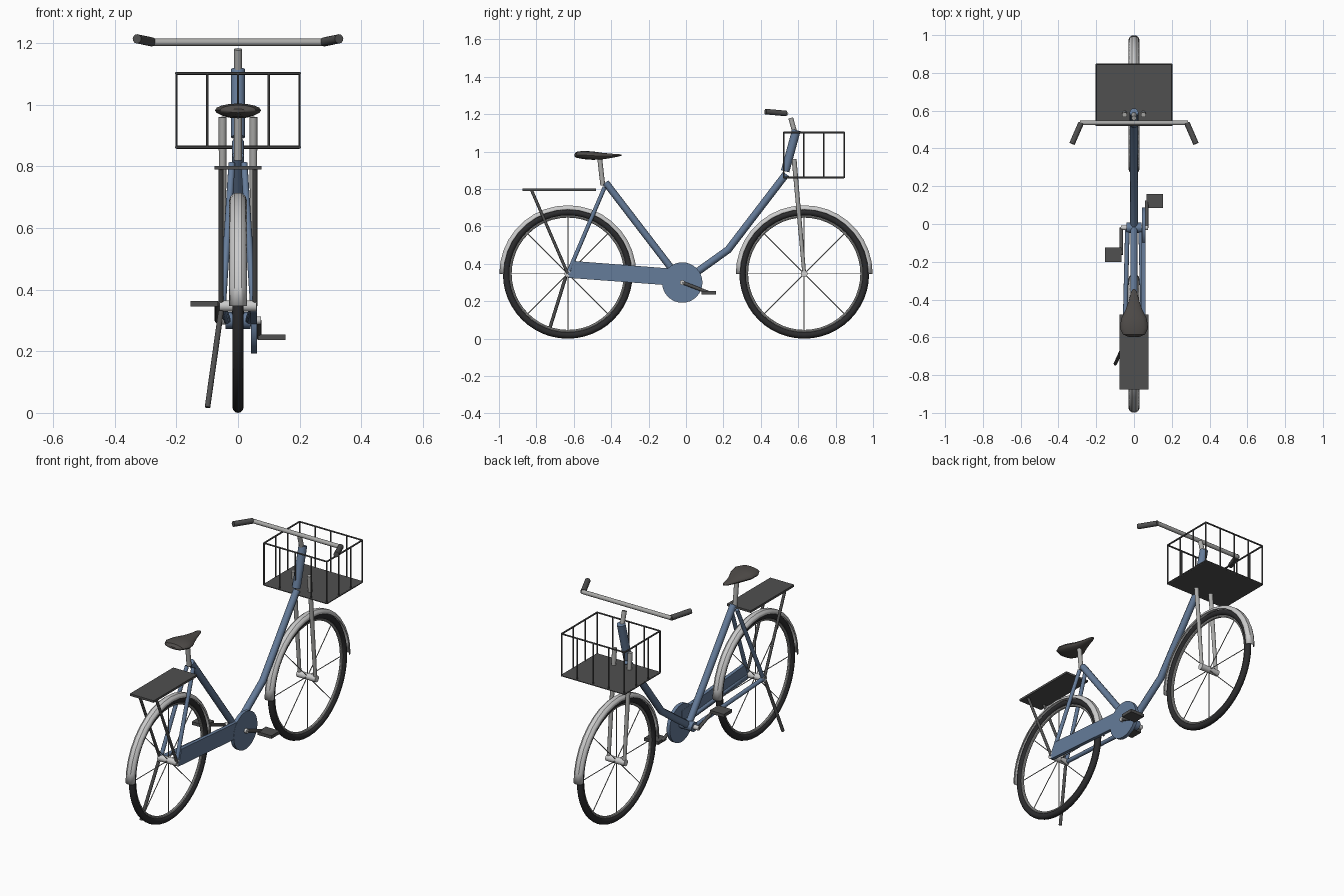
import bpy, bmesh, math
from mathutils import Vector, Matrix

if "Cube" in bpy.data.objects:
    bpy.data.objects.remove(bpy.data.objects["Cube"])


def material(name, rgb):
    m = bpy.data.materials.new(name)
    m.diffuse_color = (*rgb, 1)
    m.use_nodes = True
    m.node_tree.nodes["Principled BSDF"].inputs["Base Color"].default_value = m.diffuse_color
    return m


BLUE = material("blue_paint", (0.13, 0.20, 0.32))
DARK = material("dark", (0.08, 0.08, 0.08))
RUBBER = material("rubber", (0.025, 0.025, 0.027))
SILVER = material("silver", (0.40, 0.40, 0.39))
PALE = material("pale_metal", (0.60, 0.60, 0.59))
SEAT = material("seat_cover", (0.08, 0.073, 0.068))


def finish(name, bm, mat):
    bmesh.ops.recalc_face_normals(bm, faces=bm.faces)
    me = bpy.data.meshes.new(name)
    bm.to_mesh(me)
    bm.free()
    me.materials.append(mat)
    ob = bpy.data.objects.new(name, me)
    bpy.context.collection.objects.link(ob)
    return ob


def rods(name, parts, mat, sides=12):
    """Straight tubes, each given as (start, end, start radius[, end radius])."""
    bm = bmesh.new()
    for a, b, r, *r2 in parts:
        a, b = Vector(a), Vector(b)
        d = b - a
        mx = Matrix.Translation((a + b) / 2) @ d.to_track_quat('Z', 'Y').to_matrix().to_4x4()
        bmesh.ops.create_cone(bm, cap_ends=True, segments=sides, radius1=r,
                              radius2=r2[0] if r2 else r, depth=d.length, matrix=mx)
    return finish(name, bm, mat)


def pair(a, b, *r):
    """The same tube on both sides of the bike."""
    return [((s * a[0], a[1], a[2]), (s * b[0], b[1], b[2]), *r) for s in (1, -1)]


def box(name, lo, hi, mat):
    bm = bmesh.new()
    bmesh.ops.create_cube(bm, size=1)
    for v in bm.verts:
        v.co = [l + (h - l) * (c + 0.5) for l, h, c in zip(lo, hi, v.co)]
    return finish(name, bm, mat)


def loft(name, rings, mat, closed_ring=True, closed_path=False):
    """Skin a list of equal-length point rings."""
    bm = bmesh.new()
    vs = [[bm.verts.new(p) for p in ring] for ring in rings]
    n, k = len(vs), len(vs[0])
    for i in range(n if closed_path else n - 1):
        for j in range(k if closed_ring else k - 1):
            a, b = vs[i], vs[(i + 1) % n]
            bm.faces.new((a[j], a[(j + 1) % k], b[(j + 1) % k], b[j]))
    if closed_ring and not closed_path:
        bm.faces.new(vs[0])
        bm.faces.new(vs[-1])
    return finish(name, bm, mat)


def spin(name, y, profile, start, end, steps, mat, closed):
    """Sweep an (x, radius) profile about a wheel axle."""
    full = end - start >= 360
    rings = []
    for i in range(steps if full else steps + 1):
        t = math.radians(start + (end - start) * i / steps)
        rings.append([(x, y + r * math.cos(t), WZ + r * math.sin(t)) for x, r in profile])
    return loft(name, rings, mat, closed, full)


def circle(radius, minor, n):
    return [(minor * math.cos(2 * math.pi * i / n), radius + minor * math.sin(2 * math.pi * i / n))
            for i in range(n)]


# Wheels and mudguards
WZ, WY = 0.347, 0.632
for tag, y in (("front", WY), ("rear", -WY)):
    spin(tag + "_tyre", y, circle(0.329, 0.018, 12), 0, 360, 48, RUBBER, True)
    spin(tag + "_rim", y, circle(0.308, 0.008, 8), 0, 360, 48, SILVER, True)
    spokes = []
    for i in range(8):
        t = i * math.pi / 4
        spokes.append(((0, y, WZ), (0, y + 0.305 * math.cos(t), WZ + 0.305 * math.sin(t)), 0.0025))
    rods(tag + "_spokes", spokes, SILVER, 6)
    rods(tag + "_hub", [((-0.06, y, WZ), (0.06, y, WZ), 0.018)], PALE, 16)
    guard = spin(tag + "_mudguard", y, [(-0.027, 0.343), (-0.022, 0.356), (-0.011, 0.364),
                 (0.011, 0.364), (0.022, 0.356), (0.027, 0.343)], 0, 180, 18, PALE, False)
    mod = guard.modifiers.new("thickness", 'SOLIDIFY')
    mod.thickness = 0.004
    mod.offset = 0

# Frame
BB = (0, -0.02, 0.30)
curve = bpy.data.curves.new("down_tube", 'CURVE')
curve.dimensions = '3D'
curve.bevel_depth = 0.02
curve.bevel_resolution = 2
curve.use_fill_caps = True
path = curve.splines.new('POLY')
path.points.add(2)
for p, co in zip(path.points, [(0, 0.535, 0.88), (0, 0.225, 0.475), BB]):
    p.co = (*co, 1)
curve.materials.append(BLUE)
bpy.context.collection.objects.link(bpy.data.objects.new("down_tube", curve))
rods("head_tube", [((0, 0.53, 0.895), (0, 0.59, 1.115), 0.023)], BLUE, 16)
rods("seat_tube", [((0, -0.43, 0.835), BB, 0.019)], BLUE)
rods("seat_stays", pair((0.02, -0.435, 0.81), (0.05, -WY, WZ), 0.011), BLUE)
rods("chain_stays", pair((0.035, -0.02, 0.30), (0.05, -WY, WZ), 0.012), BLUE)
rods("bottom_bracket", [((-0.04, *BB[1:]), (0.04, *BB[1:]), 0.027)], BLUE, 16)

# Fork, stem and handlebar
rods("fork", pair((0.05, 0.578, 0.96), (0.05, WY, WZ), 0.013, 0.010), SILVER)
rods("stem", [((0, 0.585, 1.09), (0, 0.56, 1.18), 0.013)], SILVER)
rods("handlebar", [((-0.285, 0.535, 1.203), (0.285, 0.535, 1.203), 0.012)], SILVER)
rods("handlebar_grips", pair((0.28, 0.535, 1.204), (0.328, 0.425, 1.214), 0.015), DARK)

# Saddle
rods("seat_post", [((0, -0.445, 0.82), (0, -0.462, 0.97), 0.013)], SILVER)
stations = [(-0.597, 0.030, 0.986, 0.974), (-0.585, 0.058, 0.999, 0.967),
            (-0.55, 0.075, 1.004, 0.960), (-0.50, 0.067, 1.001, 0.956),
            (-0.45, 0.043, 0.994, 0.958), (-0.40, 0.026, 0.989, 0.966),
            (-0.36, 0.016, 0.987, 0.974), (-0.345, 0.006, 0.984, 0.978)]
loft("saddle", [[(w * math.cos(i * math.pi / 8), y,
                  (hi + lo) / 2 + (hi - lo) / 2 * math.sin(i * math.pi / 8)) for i in range(16)]
                for y, w, hi, lo in stations], SEAT)

# Chain case
rods("chain_case_disc", [((0.042, *BB[1:]), (0.062, *BB[1:]), 0.108)], BLUE, 32)
loft("chain_case_arm", [[(x, -0.628, 0.325), (x, -0.60, 0.415), (x, -0.02, 0.37), (x, -0.02, 0.28)]
                        for x in (0.041, 0.061)], BLUE)

# Cranks and pedals
rods("crank_axle", [((-0.07, *BB[1:]), (0.075, *BB[1:]), 0.013)], PALE)
for tag, s in (("right", 1), ("left", -1)):
    py, pz = BB[1] + s * 0.142, BB[2] - s * 0.054
    rods(tag + "_crank", [((s * 0.067, *BB[1:]), (s * 0.067, py, pz), 0.009)], DARK)
    xs = sorted((s * 0.065, s * 0.154))
    box(tag + "_pedal", (xs[0], py - 0.038, pz - 0.009), (xs[1], py + 0.038, pz + 0.009), DARK)

# Rear rack and kickstand
box("rear_rack", (-0.076, -0.875, 0.79), (0.076, -0.48, 0.802), DARK)
rods("rack_struts", pair((0.055, -0.825, 0.792), (0.055, -WY, WZ), 0.008), DARK)
rods("kickstand", [((-0.055, -0.643, 0.33), (-0.099, -0.74, 0.018), 0.009)], DARK)

# Front basket
X, Y0, Y1, Z0, Z1 = 0.2, 0.522, 0.845, 0.862, 1.102
box("basket_floor", (-X, Y0, Z0 - 0.004), (X, Y1, Z0 + 0.004), DARK)
corners = [(-X, Y0), (X, Y0), (X, Y1), (-X, Y1)]
wires = []
for i in range(4):
    a, b = corners[i], corners[(i + 1) % 4]
    for z in (Z0, Z1):
        wires.append(((*a, z), (*b, z), 0.005))
    n = 4 if i % 2 == 0 else 3
    for j in range(n):
        x, y = (a[k] + (b[k] - a[k]) * j / n for k in (0, 1))
        wires.append(((x, y, Z0), (x, y, Z1), 0.004))
rods("basket_wires", wires, DARK, 6)

# Smooth the round parts
bpy.ops.object.select_all(action='DESELECT')
for ob in bpy.context.scene.objects:
    if ob.type == 'MESH':
        ob.select_set(True)
        bpy.context.view_layer.objects.active = ob
bpy.ops.object.shade_smooth_by_angle(angle=math.radians(35))
